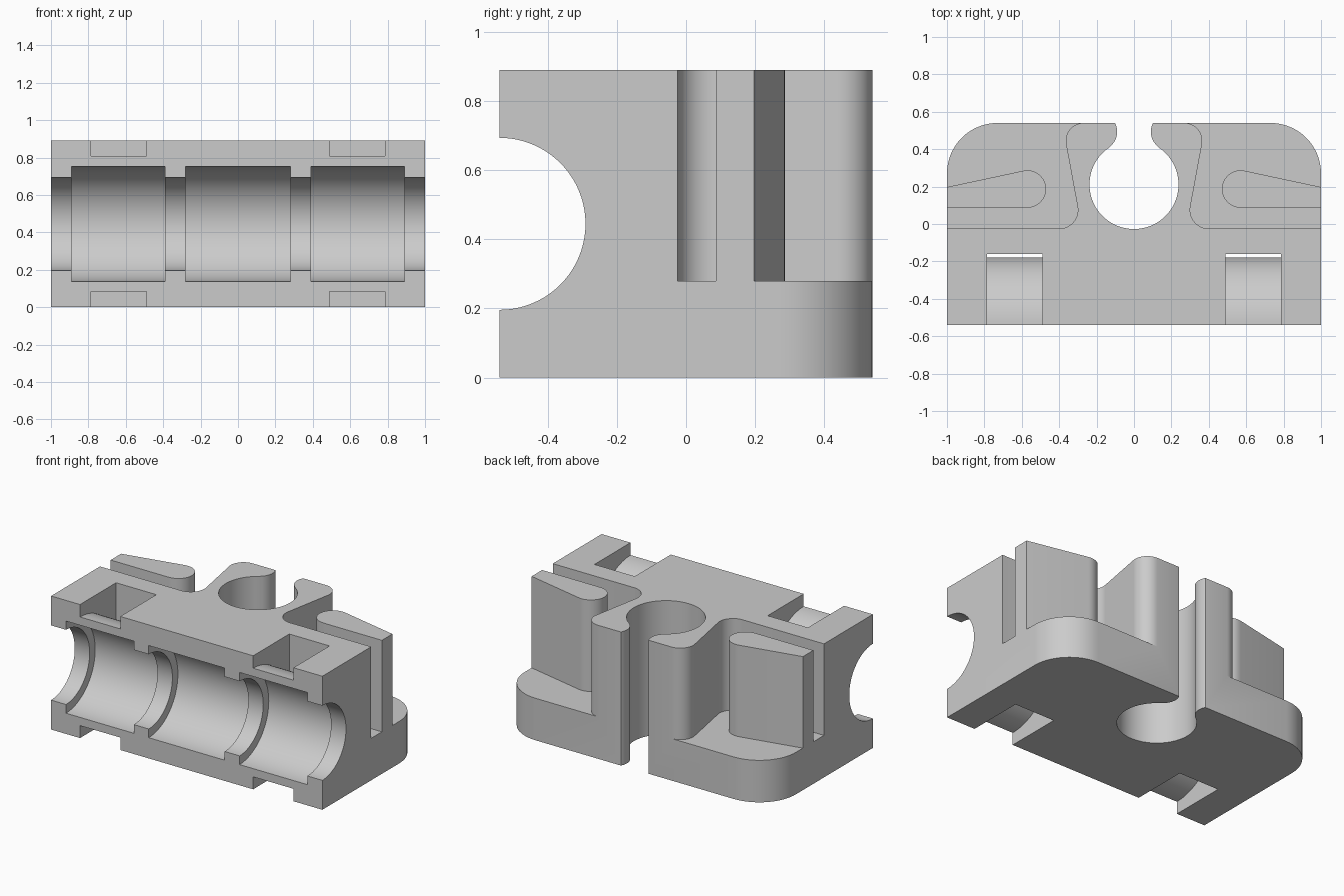
import bpy, bmesh, math
from mathutils import Vector

cube = bpy.data.objects.get("Cube")
if cube:
    bpy.data.objects.remove(cube, do_unlink=True)

HEIGHT, HALF_DEPTH, FLOOR = 0.89, 0.54, 0.28
AXIS_Z = HEIGHT / 2

grey = bpy.data.materials.new("plain grey")
grey.use_nodes = True
grey.diffuse_color = (0.6, 0.6, 0.6, 1)
grey.node_tree.nodes["Principled BSDF"].inputs["Base Color"].default_value = (0.6, 0.6, 0.6, 1)


def arc(cx, cy, r, start, end, steps=16):
    angles = [math.radians(start + (end - start) * i / steps) for i in range(steps + 1)]
    return [(cx + r * math.cos(a), cy + r * math.sin(a)) for a in angles]


def mirrored(points):
    return [(-x, y) for x, y in points]


def prism(name, points, low, high, axis="Z"):
    """Extrude a closed profile, given in (x, y) for Z or (y, z) for X."""
    bm = bmesh.new()
    place = (lambda p: (p[0], p[1], low)) if axis == "Z" else (lambda p: (low, p[0], p[1]))
    face = bm.faces.new([bm.verts.new(place(p)) for p in points])
    new = bmesh.ops.extrude_face_region(bm, geom=[face])["geom"]
    shift = Vector((0, 0, high - low)) if axis == "Z" else Vector((high - low, 0, 0))
    bmesh.ops.translate(bm, vec=shift, verts=[v for v in new if isinstance(v, bmesh.types.BMVert)])
    bmesh.ops.recalc_face_normals(bm, faces=bm.faces)
    mesh = bpy.data.meshes.new(name)
    bm.to_mesh(mesh)
    bm.free()
    mesh.materials.append(grey)
    obj = bpy.data.objects.new(name, mesh)
    bpy.context.collection.objects.link(obj)
    return obj


def cut(target, cutter):
    cutter.hide_render = True
    mod = target.modifiers.new("cut", "BOOLEAN")
    mod.operation, mod.solver, mod.object = "DIFFERENCE", "EXACT", cutter
    bpy.context.view_layer.objects.active = target
    bpy.ops.object.modifier_apply(modifier=mod.name)
    bpy.data.objects.remove(cutter, do_unlink=True)


# Block outline with open keyhole and rounded rear corners
half = (arc(0, 0.211, 0.238, -90, 56, 32)
        + arc(0.19, 0.493, 0.1, 236, 152)[1:]
        + [(0.102, HALF_DEPTH)]
        + arc(0.73, 0.27, 0.27, 90, 0)
        + [(1, -HALF_DEPTH)])
body = prism("carriage_block", half + mirrored(half[1:])[::-1], 0, HEIGHT)

# Rear pockets that leave the curved posts and tapered wings standing
pocket = (arc(0.27, 0.445, 0.095, 90, -10)
          + arc(0.4, 0.075, 0.1, 170, 270)
          + [(1.1, -0.025), (1.1, 0.087)]
          + arc(0.57, 0.187, 0.1, 270, 78)
          + [(1.1, 0.176), (1.1, 0.7), (0.27, 0.7)])
for points in (pocket, mirrored(pocket)):
    cut(body, prism("pocket_cutter", points, FLOOR, 1.1))

# Strap slots curving around the bearing seats
slot = ([(-0.7, -0.1), (-0.16, -0.1), (-0.16, 1), (-0.7, 1), (-0.7, AXIS_Z + 0.362)]
        + arc(-HALF_DEPTH, AXIS_Z, 0.362, 90, -90, 40)
        + [(-0.7, AXIS_Z - 0.362)])
for low in (-0.787, 0.49):
    cut(body, prism("slot_cutter", slot, low, low + 0.297, "X"))

# Long bore and three wider bearing seats
for radius, low, high in ((0.249, -1.1, 1.1), (0.307, -0.89, -0.39),
                          (0.307, -0.28, 0.28), (0.307, 0.39, 0.89)):
    ring = arc(-HALF_DEPTH, AXIS_Z, radius, 0, 360, 80)[:-1]
    cut(body, prism("bore_cutter", ring, low, high, "X"))

bpy.ops.object.select_all(action="DESELECT")
body.select_set(True)
bpy.context.view_layer.objects.active = body
bpy.ops.object.shade_smooth_by_angle(angle=math.radians(30))
